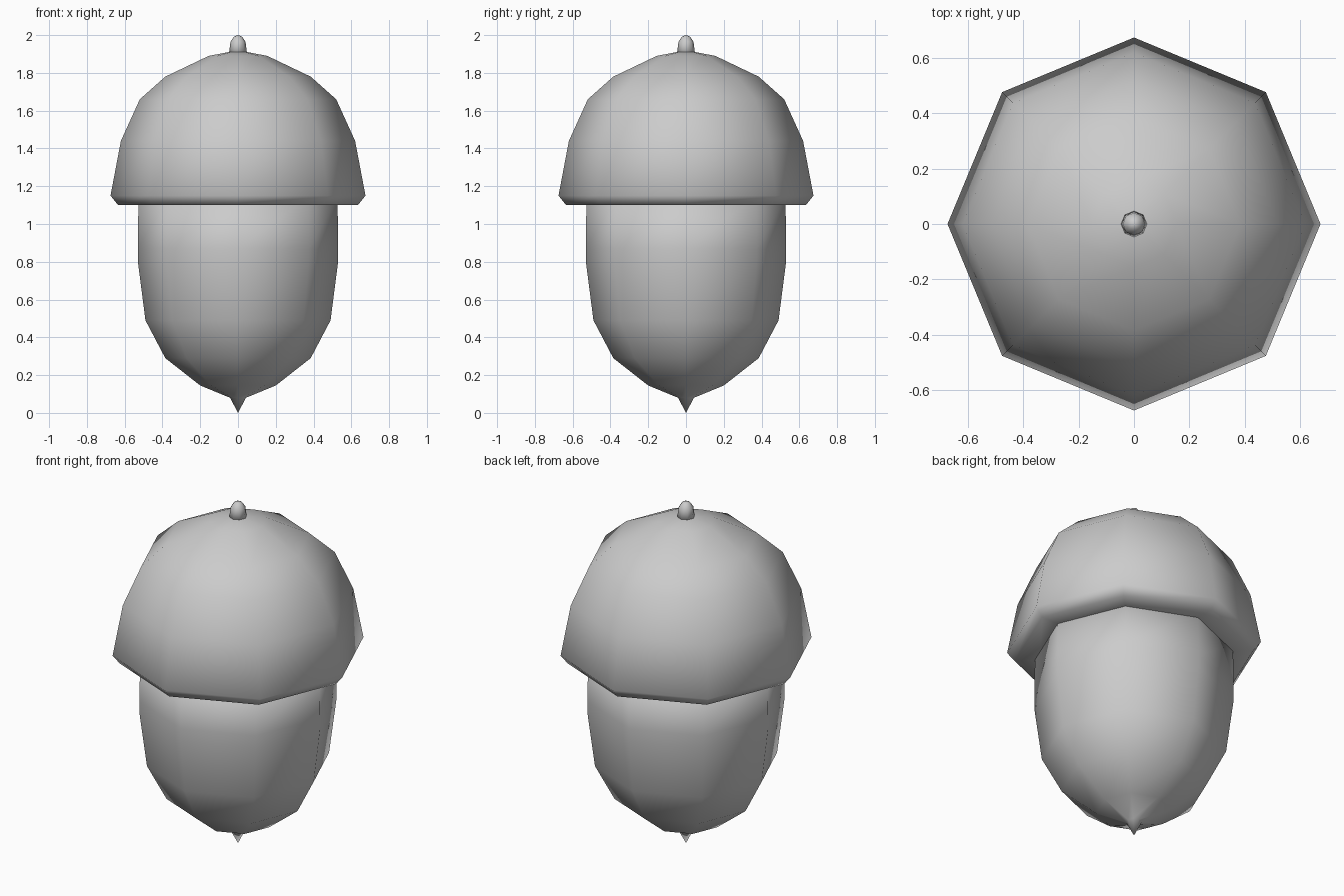
import bpy, bmesh, math
from mathutils import Vector

cube = bpy.data.objects.get("Cube")
if cube:
    bpy.data.objects.remove(cube, do_unlink=True)

SIDES = 8

grey = bpy.data.materials.new("plain grey")
grey.use_nodes = True
colour = (0.6, 0.6, 0.6, 1.0)
grey.diffuse_color = colour
grey.node_tree.nodes["Principled BSDF"].inputs["Base Color"].default_value = colour


def turned(name, profile):
    """Spin a (radius, height) profile, listed bottom to top, into a smooth closed solid."""
    bm = bmesh.new()
    verts = [bm.verts.new((r, 0, z)) for r, z in profile]
    edges = [bm.edges.new(pair) for pair in zip(verts, verts[1:])]
    bmesh.ops.spin(bm, geom=verts + edges, cent=Vector(), axis=(0, 0, 1),
                   angle=math.tau, steps=SIDES, use_duplicate=False)
    bmesh.ops.remove_doubles(bm, verts=bm.verts, dist=0.0005)
    bmesh.ops.recalc_face_normals(bm, faces=bm.faces)
    for face in bm.faces:
        face.smooth = True
    mesh = bpy.data.meshes.new(name)
    bm.to_mesh(mesh)
    bm.free()
    mesh.materials.append(grey)
    obj = bpy.data.objects.new(name, mesh)
    bpy.context.collection.objects.link(obj)
    return obj


# Nut with its pointed tip, running up inside the cap
turned("nut", [(0, 0), (0.042, 0.08), (0.2, 0.145), (0.385, 0.29), (0.49, 0.49),
               (0.53, 0.8), (0.53, 0.87), (0.527, 1.14), (0, 1.14)])

# Domed cap with a bevelled rim and flat underside
turned("cap", [(0, 1.1), (0.5, 1.1), (0.635, 1.1), (0.675, 1.15), (0.62, 1.44),
               (0.52, 1.66), (0.385, 1.78), (0.155, 1.89), (0.04, 1.912), (0, 1.912)])

# Short rounded stem
turned("stem", [(0, 1.89), (0.048, 1.9), (0.04, 1.965), (0.022, 1.992), (0, 2.0)])
